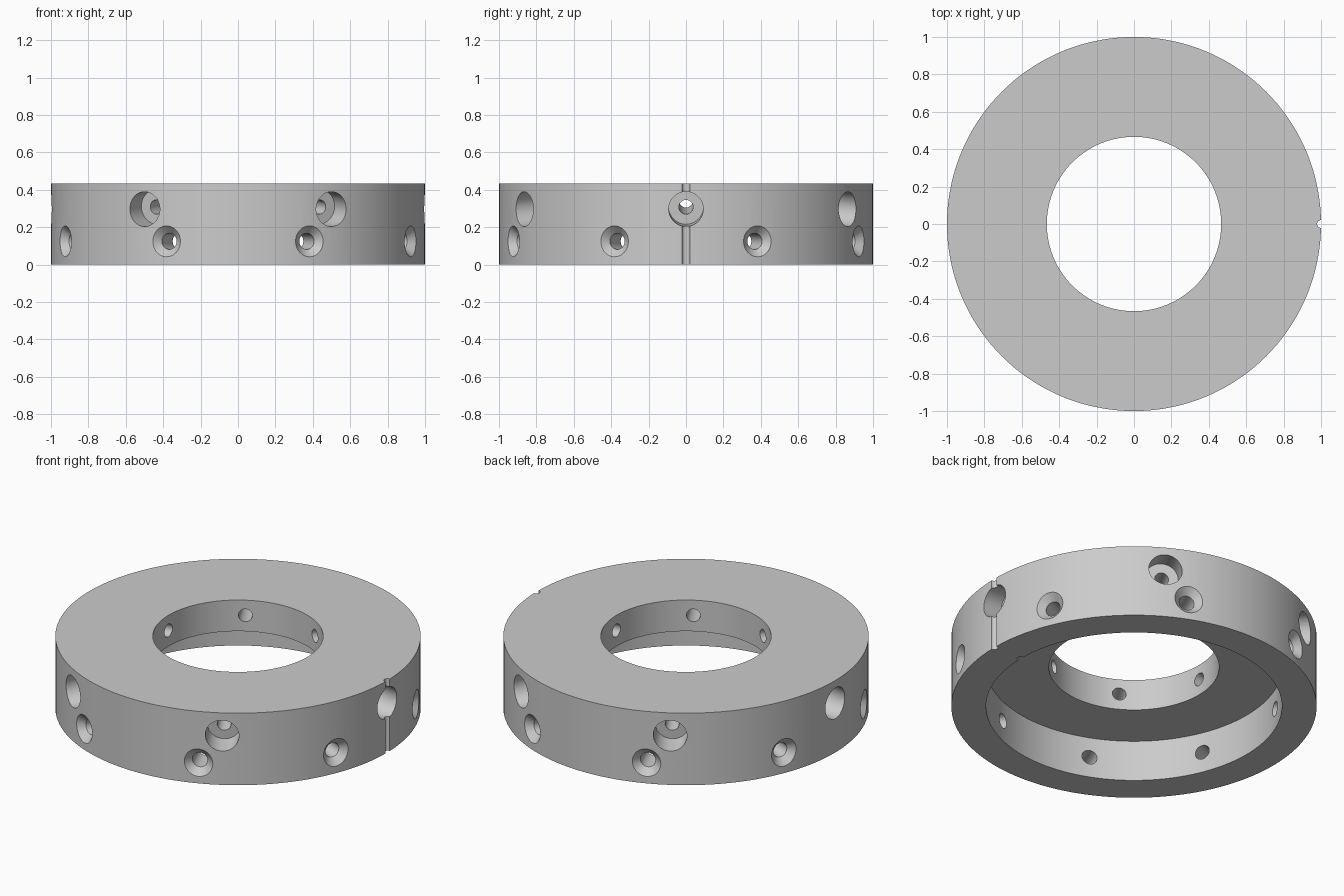
import bpy, bmesh, math
from mathutils import Matrix

cube = bpy.data.objects.get("Cube")
if cube:
    bpy.data.objects.remove(cube, do_unlink=True)

HEIGHT = 0.435
STEP_Z = 0.247      # ceiling of the wide recess underneath
BORE, RECESS = 0.466, 0.81

steel = bpy.data.materials.new("Grey steel")
steel.use_nodes = True
steel.diffuse_color = (0.6, 0.6, 0.6, 1)
steel.node_tree.nodes["Principled BSDF"].inputs["Base Color"].default_value = (0.6, 0.6, 0.6, 1)


def lathe(bm, profile, segments, matrix=Matrix.Identity(4), closed=False):
    """Revolve (radius, z) points about z, then place the solid with matrix."""
    part = bmesh.new()
    verts = [part.verts.new((r, 0, z)) for r, z in profile]
    edges = [part.edges.new(pair) for pair in zip(verts, verts[1:])]
    if closed:
        edges.append(part.edges.new((verts[-1], verts[0])))
    bmesh.ops.spin(part, geom=verts + edges, cent=(0, 0, 0), axis=(0, 0, 1),
                   angle=math.tau, steps=segments, use_duplicate=False)
    bmesh.ops.remove_doubles(part, verts=part.verts[:], dist=1e-5)
    bmesh.ops.recalc_face_normals(part, faces=part.faces[:])
    part.transform(matrix)
    temp = bpy.data.meshes.new("temp")
    part.to_mesh(temp)
    part.free()
    bm.from_mesh(temp)
    bpy.data.meshes.remove(temp)


def finish(name, bm):
    mesh = bpy.data.meshes.new(name)
    bm.to_mesh(mesh)
    bm.free()
    mesh.materials.append(steel)
    obj = bpy.data.objects.new(name, mesh)
    bpy.context.collection.objects.link(obj)
    return obj


def radial(angle, z, tilt=0):
    """Frame on the outer wall whose z axis points outward, tipped down by tilt."""
    return (Matrix.Rotation(angle, 4, 'Z') @ Matrix.Translation((1, 0, z))
            @ Matrix.Rotation(math.pi / 2 + tilt, 4, 'Y'))


# Stepped ring body
bm = bmesh.new()
lathe(bm, [(RECESS, 0), (1, 0), (1, HEIGHT), (BORE, HEIGHT),
           (BORE, STEP_Z), (RECESS, STEP_Z)], 144, closed=True)
ring = finish("flange_ring", bm)

# Six counterbored holes, sloping up toward the bore
holes = bmesh.new()
upper = [(0, -0.7), (0.038, -0.7), (0.038, -0.128), (0.0925, -0.128), (0.0925, 0.08), (0, 0.08)]
for i in range(6):
    lathe(holes, upper, 40, radial(i * math.tau / 6, 0.297, math.radians(5)))

# Eight countersunk holes into the lower recess
lower = [(0, -0.3), (0.043, -0.3), (0.043, -0.04), (0.123, 0.04), (0, 0.04)]
for i in range(8):
    lathe(holes, lower, 40, radial((i + 0.5) * math.tau / 8, 0.125))

# Round index grooves in the outer wall and the recess wall
grooves = bmesh.new()
for x, top in ((1, HEIGHT + 0.1), (RECESS, STEP_Z)):
    lathe(grooves, [(0, -0.1), (0.021, -0.1), (0.021, top), (0, top)], 24,
          Matrix.Translation((x, 0, 0)))

# Cut everything out of the ring
bpy.ops.object.select_all(action='DESELECT')
ring.select_set(True)
bpy.context.view_layer.objects.active = ring
for cutter in (finish("hole_cutter", holes), finish("groove_cutter", grooves)):
    cutter.hide_render = True
    cut = ring.modifiers.new("Cut", 'BOOLEAN')
    cut.operation = 'DIFFERENCE'
    cut.solver = 'EXACT'
    cut.object = cutter
    bpy.ops.object.modifier_apply(modifier=cut.name)
    bpy.data.objects.remove(cutter, do_unlink=True)

bpy.ops.object.shade_smooth_by_angle(angle=math.radians(30))
